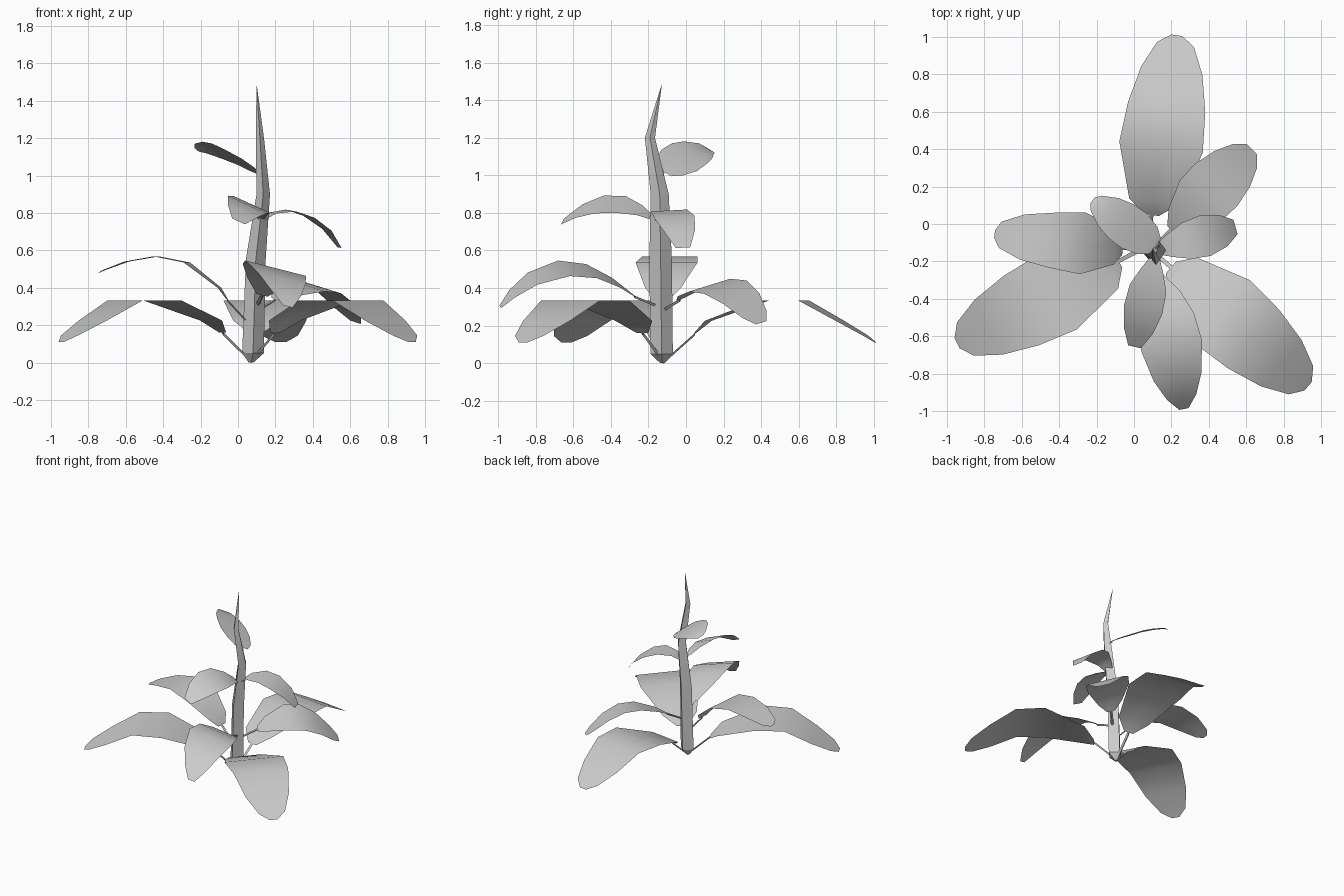
import bpy
import bmesh
from math import radians, sin, cos
from mathutils import Vector

cube = bpy.data.objects.get("Cube")
if cube:
    bpy.data.objects.remove(cube)

grey = bpy.data.materials.new("plain grey")
grey.use_nodes = True
GREY = (0.6, 0.6, 0.6, 1)
grey.diffuse_color = GREY
grey.node_tree.nodes["Principled BSDF"].inputs["Base Color"].default_value = GREY


def make_object(name, bm, smooth_angle):
    mesh = bpy.data.meshes.new(name)
    bm.to_mesh(mesh)
    bm.free()
    mesh.materials.append(grey)
    obj = bpy.data.objects.new(name, mesh)
    bpy.context.collection.objects.link(obj)
    bpy.ops.object.select_all(action="DESELECT")
    obj.select_set(True)
    bpy.context.view_layer.objects.active = obj
    bpy.ops.object.shade_smooth_by_angle(angle=radians(smooth_angle))


def bridge(bm, rows, closed):
    for a, b in zip(rows, rows[1:]):
        n = len(a)
        for i in range(n if closed else n - 1):
            j = (i + 1) % n
            bm.faces.new((a[i], a[j], b[j], b[i]))


def leaf(name, base, heading, roll, stations):
    """Blade through (distance, height, half width) stations, with a thin stalk."""
    bm = bmesh.new()
    root = Vector(base)
    angle = radians(heading)
    along = Vector((cos(angle), sin(angle), 0))
    side = Vector((-sin(angle), cos(angle), roll))
    rows = []
    for dist, height, half in stations:
        mid = Vector((root.x, root.y, 0)) + along * dist
        mid.z = height
        rows.append([bm.verts.new(mid + side * half * k) for k in (-1, 0, 1)])
    bridge(bm, rows, False)

    # three-sided stalk from the stem to the first station
    end = Vector((root.x, root.y, 0)) + along * stations[0][0]
    end.z = stations[0][1]
    up = Vector((0, 0, 1))
    flat = Vector((-sin(angle), cos(angle), 0))
    offsets = [flat * 0.011, flat * -0.011, up * -0.012]
    stalk = [[bm.verts.new(p + o) for o in offsets] for p in (root, end)]
    bridge(bm, stalk, True)
    make_object(name, bm, 30)


# Stem: four-sided tapering column bent towards the tip
bm = bmesh.new()
rows = []
for x, y, z, rx, ry in [(0.07, -0.125, 0, 0.012, 0.012),
                        (0.08, -0.13, 0.05, 0.058, 0.06),
                        (0.095, -0.135, 0.55, 0.053, 0.06),
                        (0.135, -0.14, 0.9, 0.036, 0.048),
                        (0.117, -0.192, 1.2, 0.022, 0.027),
                        (0.1, -0.13, 1.48, 0.001, 0.001)]:
    rows.append([bm.verts.new((x + rx * dx, y + ry * dy, z))
                 for dx, dy in ((1, 0), (0, 1), (-1, 0), (0, -1))])
bridge(bm, rows, True)
bm.faces.new(reversed(rows[0]))
bm.faces.new(rows[-1])
make_object("stem", bm, 20)

# Three matching large leaves at the ground
large = [(0.17, 0.16, 0.04), (0.24, 0.225, 0.13), (0.535, 0.333, 0.225),
         (0.755, 0.333, 0.208), (0.95, 0.225, 0.165),
         (1.09, 0.145, 0.1), (1.14, 0.11, 0.03)]
for name, heading in (("back", 82), ("right", 207), ("left", 319)):
    leaf("ground_leaf_" + name, (0.07, -0.12, 0.01), heading, 0, large)

# Middle ring
leaf("middle_leaf_right", (0.07, -0.14, 0.2), 174, 0,
     [(0.13, 0.34, 0.04), (0.17, 0.4, 0.095), (0.345, 0.535, 0.165),
      (0.51, 0.568, 0.148), (0.67, 0.54, 0.122),
      (0.79, 0.495, 0.07), (0.82, 0.48, 0.02)])
leaf("middle_leaf_front", (0.1, -0.13, 0.3), -79, -0.25,
     [(0.15, 0.36, 0.03), (0.25, 0.43, 0.1), (0.38, 0.49, 0.15),
      (0.53, 0.505, 0.165), (0.7, 0.45, 0.13),
      (0.81, 0.37, 0.08), (0.875, 0.3, 0.025)])
leaf("middle_leaf_back", (0.1, -0.13, 0.28), 45, 0.22,
     [(0.14, 0.34, 0.03), (0.21, 0.375, 0.09), (0.36, 0.415, 0.155),
      (0.48, 0.405, 0.16), (0.6, 0.345, 0.135),
      (0.7, 0.26, 0.09), (0.75, 0.215, 0.04)])

# Upper leaves
leaf("upper_leaf_left", (0.11, -0.14, 0.74), 16, 0.05,
     [(0.02, 0.76, 0.03), (0.08, 0.8, 0.06), (0.18, 0.813, 0.1),
      (0.28, 0.78, 0.112), (0.38, 0.71, 0.088), (0.45, 0.615, 0.04)])
leaf("upper_leaf_front", (0.12, -0.15, 0.76), 257, -0.45,
     [(0.04, 0.78, 0.03), (0.1, 0.815, 0.06), (0.2, 0.845, 0.1),
      (0.32, 0.845, 0.105), (0.43, 0.81, 0.08), (0.52, 0.755, 0.035)])
leaf("upper_leaf_back", (0.13, -0.13, 1.0), 144, 0.5,
     [(0.02, 1.02, 0.05), (0.07, 1.045, 0.09), (0.16, 1.08, 0.115),
      (0.25, 1.115, 0.112), (0.33, 1.135, 0.092),
      (0.41, 1.145, 0.05), (0.435, 1.138, 0.02)])
